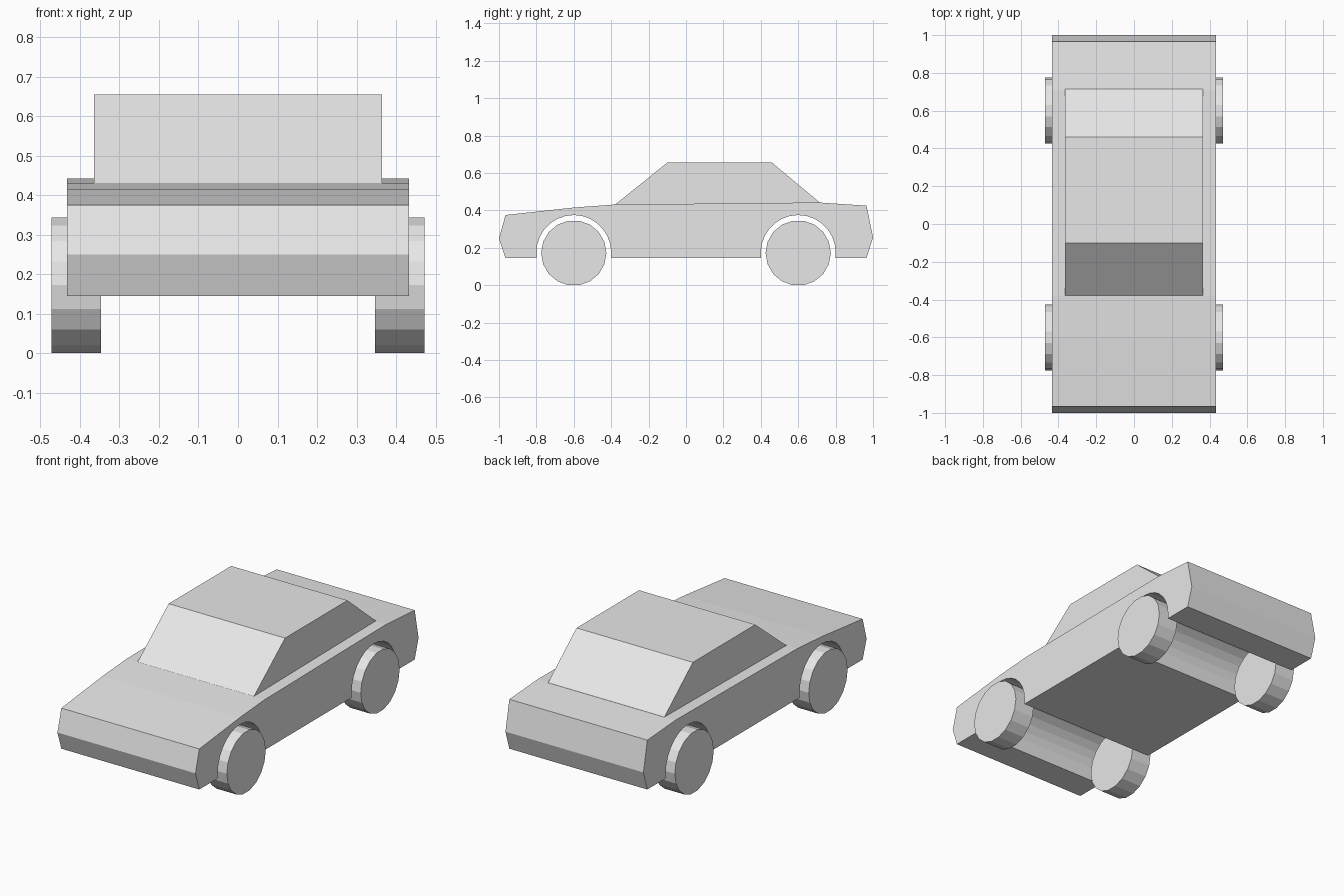
import bpy, bmesh
from math import sin, cos, radians

cube = bpy.data.objects.get("Cube")
if cube:
    bpy.data.objects.remove(cube, do_unlink=True)

# Single plain grey finish
grey = bpy.data.materials.new("plain_grey")
grey.use_nodes = True
grey.diffuse_color = (0.8, 0.8, 0.8, 1)
grey.node_tree.nodes["Principled BSDF"].inputs["Base Color"].default_value = (0.8, 0.8, 0.8, 1)


def extrude_side(name, profile, x0, x1):
    """Extrude a (y, z) side profile across x."""
    bm = bmesh.new()
    face = bm.faces.new([bm.verts.new((x0, y, z)) for y, z in profile])
    result = bmesh.ops.extrude_face_region(bm, geom=[face], use_keep_orig=True)
    moved = [v for v in result["geom"] if isinstance(v, bmesh.types.BMVert)]
    bmesh.ops.translate(bm, verts=moved, vec=(x1 - x0, 0, 0))
    bmesh.ops.recalc_face_normals(bm, faces=bm.faces[:])
    mesh = bpy.data.meshes.new(name)
    bm.to_mesh(mesh)
    bm.free()
    mesh.materials.append(grey)
    obj = bpy.data.objects.new(name, mesh)
    bpy.context.collection.objects.link(obj)
    return obj


def arc(y, z, radius, start, end, steps):
    angles = [radians(start + (end - start) * i / steps) for i in range(steps + 1)]
    return [(y + radius * cos(a), z + radius * sin(a)) for a in angles]


AXLE_Y, FLOOR_Z = 0.6, 0.145


def wheel_arch(y):
    return [(y - 0.2, FLOOR_Z)] + arc(y, 0.175, 0.2, 180, 0, 14) + [(y + 0.2, FLOOR_Z)]


# Lower body with full-width wheel arches
body = [(-0.965, FLOOR_Z)] + wheel_arch(-AXLE_Y) + wheel_arch(AXLE_Y)
body += [(0.965, FLOOR_Z), (1, 0.255), (0.965, 0.425), (0.71, 0.442),
         (-0.38, 0.431), (-0.6, 0.415), (-0.965, 0.375), (-1, 0.25)]
extrude_side("body", body, -0.433, 0.433)

# Cabin, sunk slightly into the body
cabin = [(-0.38, 0.41), (-0.38, 0.43), (-0.1, 0.655),
         (0.46, 0.655), (0.715, 0.442), (0.715, 0.41)]
extrude_side("cabin", cabin, -0.365, 0.365)

# Wheels
wheel = arc(0, 0.172, 0.1745, 0, 340, 17)
for end, y in (("front", -AXLE_Y), ("rear", AXLE_Y)):
    for side, s in (("left", 1), ("right", -1)):
        extrude_side(f"{end}_{side}_wheel", [(y + py, pz) for py, pz in wheel], s * 0.347, s * 0.472)
